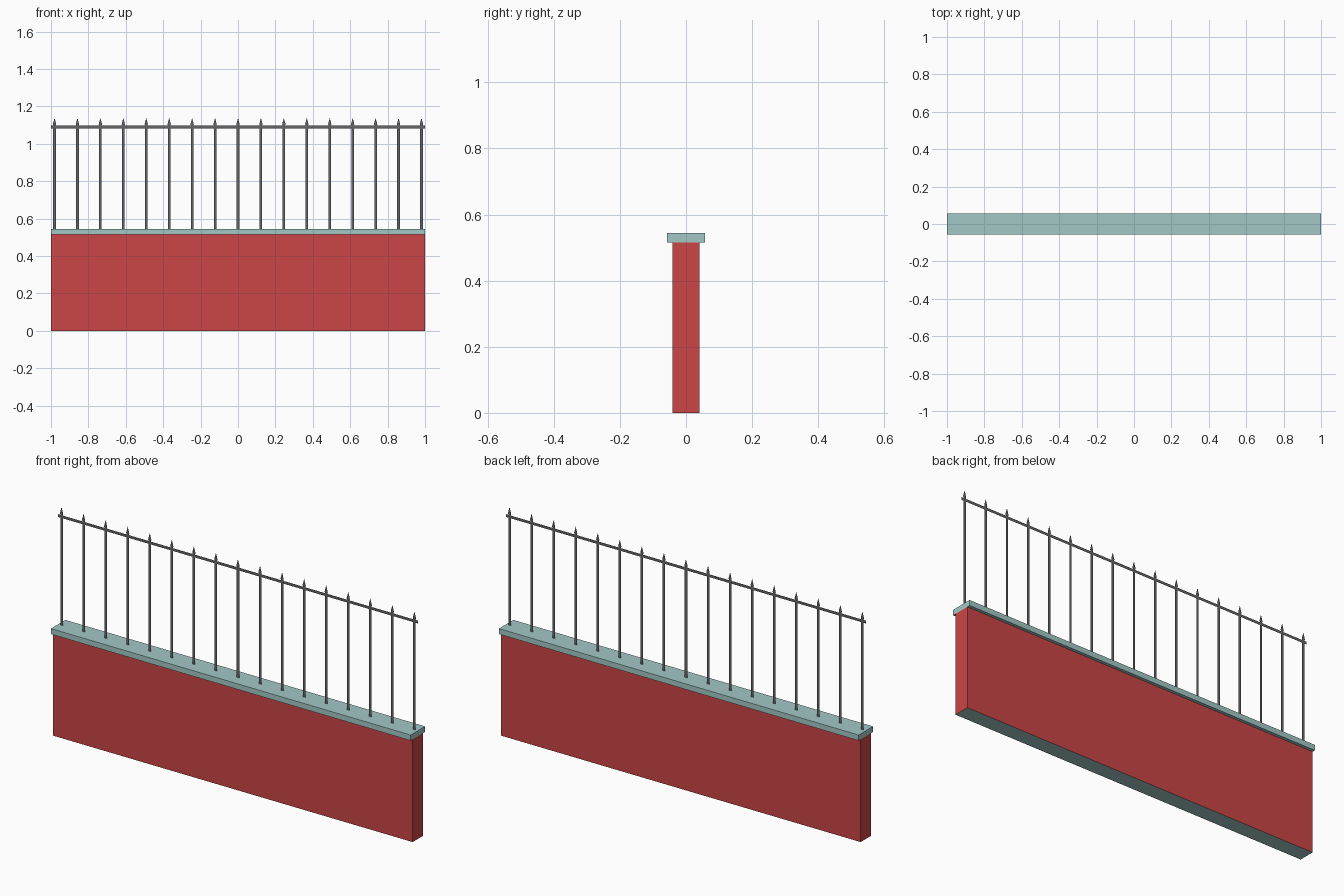
import bpy

if "Cube" in bpy.data.objects:
    bpy.data.objects.remove(bpy.data.objects["Cube"])


def material(name, color):
    m = bpy.data.materials.new(name)
    m.diffuse_color = color
    m.use_nodes = True
    m.node_tree.nodes["Principled BSDF"].inputs["Base Color"].default_value = m.diffuse_color
    return m


def mesh_object(name, verts, faces):
    me = bpy.data.meshes.new(name)
    me.from_pydata(verts, [], faces)
    ob = bpy.data.objects.new(name, me)
    bpy.context.collection.objects.link(ob)
    return ob


def box(name, half_depth, z0, z1, mat):
    bpy.ops.mesh.primitive_cube_add(size=1, location=(0, 0, (z0 + z1) / 2))
    ob = bpy.context.object
    ob.name = name
    ob.scale = (2, 2 * half_depth, z1 - z0)
    bpy.ops.object.transform_apply(location=True, rotation=False, scale=True)
    ob.data.materials.append(mat)
    return ob


brick = material("brick", (0.60, 0.06, 0.06, 1))
stone = material("stone", (0.36, 0.58, 0.56, 1))
iron = material("iron", (0.13, 0.13, 0.14, 1))

# Low wall, with a stone-coloured underside, and its coping
wall = box("wall", 0.041, 0, 0.516, brick)
wall.data.materials.append(stone)
for p in wall.data.polygons:
    if p.normal.z < -0.5:
        p.material_index = 1
box("coping", 0.057, 0.516, 0.544, stone)

# Flat pickets with pointed spear tips, standing in the plane y = 0
COUNT, SPAN = 17, 0.981
profile = [(-0.007, 0.544), (0.007, 0.544), (0.007, 1.10), (0.009, 1.105),
           (0, 1.138), (-0.009, 1.105), (-0.007, 1.10)]
verts, faces = [], []
for i in range(COUNT):
    x = -SPAN + 2 * SPAN * i / (COUNT - 1)
    start = len(verts)
    verts += [(x + dx, 0, z) for dx, z in profile]
    faces.append(range(start, start + len(profile)))
pickets = mesh_object("pickets", verts, faces)
pickets.data.materials.append(iron)

# Flat top rail
rail = mesh_object("top_rail", [(-1, 0, 1.083), (1, 0, 1.083), (1, 0, 1.097), (-1, 0, 1.097)],
                   [(0, 1, 2, 3)])
rail.data.materials.append(iron)
